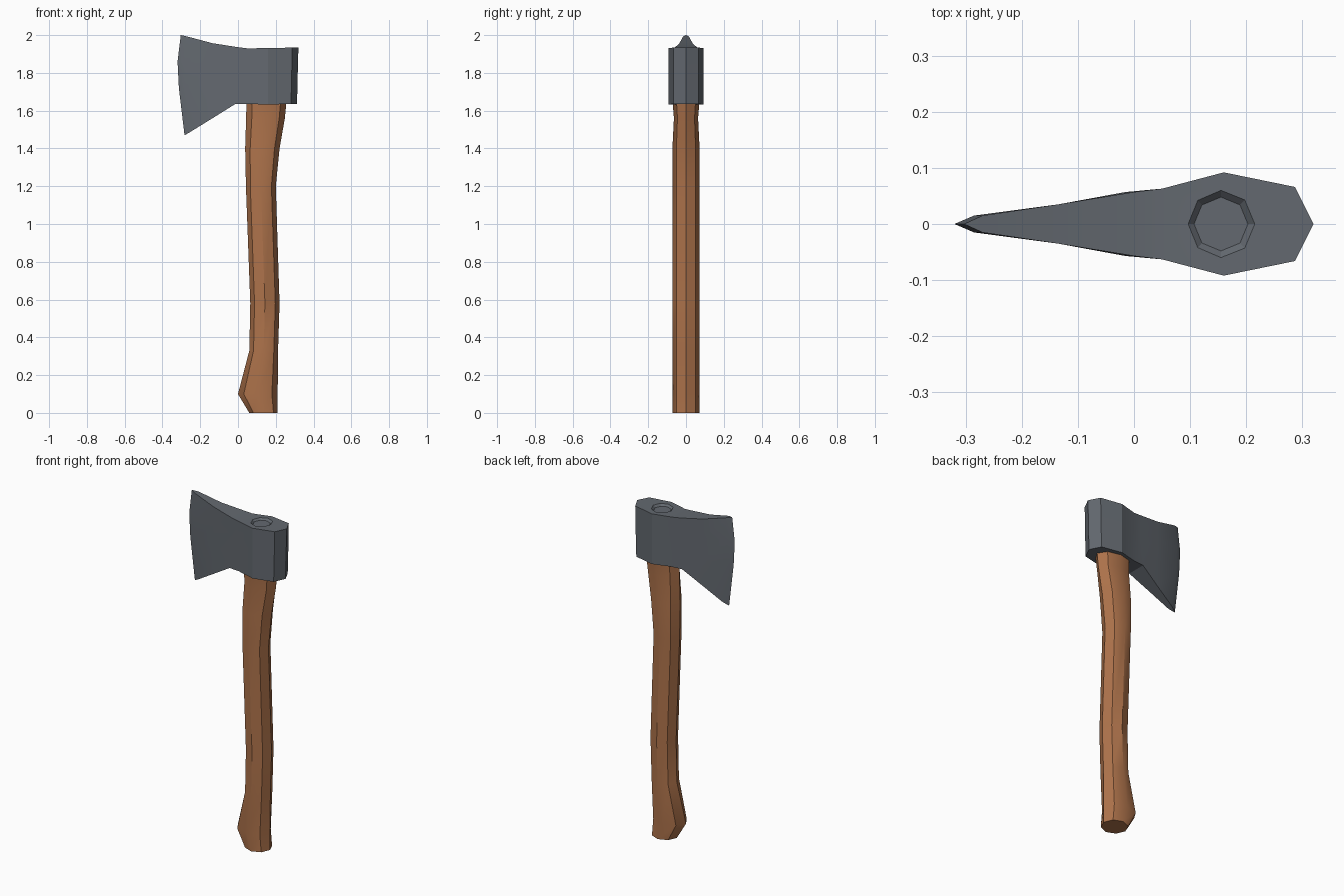
import bpy, bmesh
from math import sin, cos, pi, radians

if "Cube" in bpy.data.objects:
    bpy.data.objects.remove(bpy.data.objects["Cube"])


def finish(bm, name, color=None):
    bmesh.ops.recalc_face_normals(bm, faces=bm.faces)
    me = bpy.data.meshes.new(name)
    bm.to_mesh(me)
    bm.free()
    ob = bpy.data.objects.new(name, me)
    bpy.context.collection.objects.link(ob)
    if color:
        mat = bpy.data.materials.new(name + "_material")
        mat.diffuse_color = color
        mat.use_nodes = True
        mat.node_tree.nodes["Principled BSDF"].inputs["Base Color"].default_value = mat.diffuse_color
        me.materials.append(mat)
    return ob


def smooth(ob, angle):
    bpy.ops.object.select_all(action='DESELECT')
    ob.select_set(True)
    bpy.context.view_layer.objects.active = ob
    bpy.ops.object.shade_smooth_by_angle(angle=radians(angle))


def loft(rings):
    # skin closed rings of points and cap both ends
    bm = bmesh.new()
    rows = [[bm.verts.new(p) for p in ring] for ring in rings]
    n = len(rows[0])
    for a, b in zip(rows, rows[1:]):
        for i in range(n):
            j = (i + 1) % n
            bm.faces.new((a[i], a[j], b[j], b[i]))
    bm.faces.new(rows[0])
    bm.faces.new(rows[-1])
    return bm


def octagon(x0, x1, hy, z):
    cx, hx = (x0 + x1) / 2, (x1 - x0) / 2
    return [(cx + hx * cos(i * pi / 4), hy * sin(i * pi / 4), z) for i in range(8)]


# Handle: octagonal rings (x min, x max, half depth, z)
levels = [(.06, .21, .072, 0), (0, .21, .072, .10), (.06, .212, .072, .33),
          (.065, .22, .072, .58), (.042, .20, .072, 1.2), (.038, .22, .072, 1.4),
          (.043, .248, .064, 1.56), (.045, .258, .072, 1.66)]
handle = finish(loft([octagon(*l) for l in levels]), "handle", (.42, .17, .07, 1))
smooth(handle, 40)

# Head: columns from cutting edge to poll
# (half width, then x,z at bottom, lower, upper, top)
columns = [
    (0, ((-.283, 1.47), (-.313, 1.72), (-.32, 1.86), (-.303, 2.0))),
    (.015, ((-.253, 1.487), (-.28, 1.72), (-.285, 1.86), (-.27, 1.993))),
    (.035, ((-.135, 1.56), (-.135, 1.72), (-.135, 1.85), (-.135, 1.957))),
    (.057, ((-.015, 1.635), (-.005, 1.73), (0, 1.84), (0, 1.936))),
    (.063, ((.05, 1.635), (.05, 1.73), (.05, 1.84), (.05, 1.93))),
    (.092, ((.16, 1.633), (.16, 1.73), (.16, 1.84), (.16, 1.931))),
    (.066, ((.28, 1.635), (.283, 1.73), (.285, 1.84), (.287, 1.934))),
    (0, ((.312, 1.636), (.315, 1.73), (.317, 1.84), (.32, 1.935))),
]
rings = []
for r in range(4):
    front = [(c[r][0], -w, c[r][1]) for w, c in columns]
    back = [(c[r][0], w, c[r][1]) for w, c in columns[-2:0:-1]]
    rings.append(front + back)
bm = loft(rings)
# replace the big end caps with strips that follow the profile
bmesh.ops.delete(bm, geom=[f for f in bm.faces if len(f.verts) > 4], context='FACES_ONLY')
bm.verts.ensure_lookup_table()
n = len(rings[0])
for base in (0, 3 * n):
    for i in range(len(columns) - 1):
        ids = [i, i + 1, (n - i - 1) % n, (n - i) % n]
        bm.faces.new([bm.verts[base + k] for k in dict.fromkeys(ids)])
head = finish(bm, "axe_head", (.125, .14, .16, 1))

# Shallow octagonal eye sunk in the top of the head
cutter = finish(loft([octagon(.107, .203, .048, 1.92), octagon(.083, .227, .074, 1.944)]),
                "eye_cutter")
cut = head.modifiers.new("eye", 'BOOLEAN')
cut.operation = 'DIFFERENCE'
cut.solver = 'EXACT'
cut.object = cutter
bpy.context.view_layer.objects.active = head
bpy.ops.object.modifier_apply(modifier="eye")
bpy.data.objects.remove(cutter)
smooth(head, 25)
